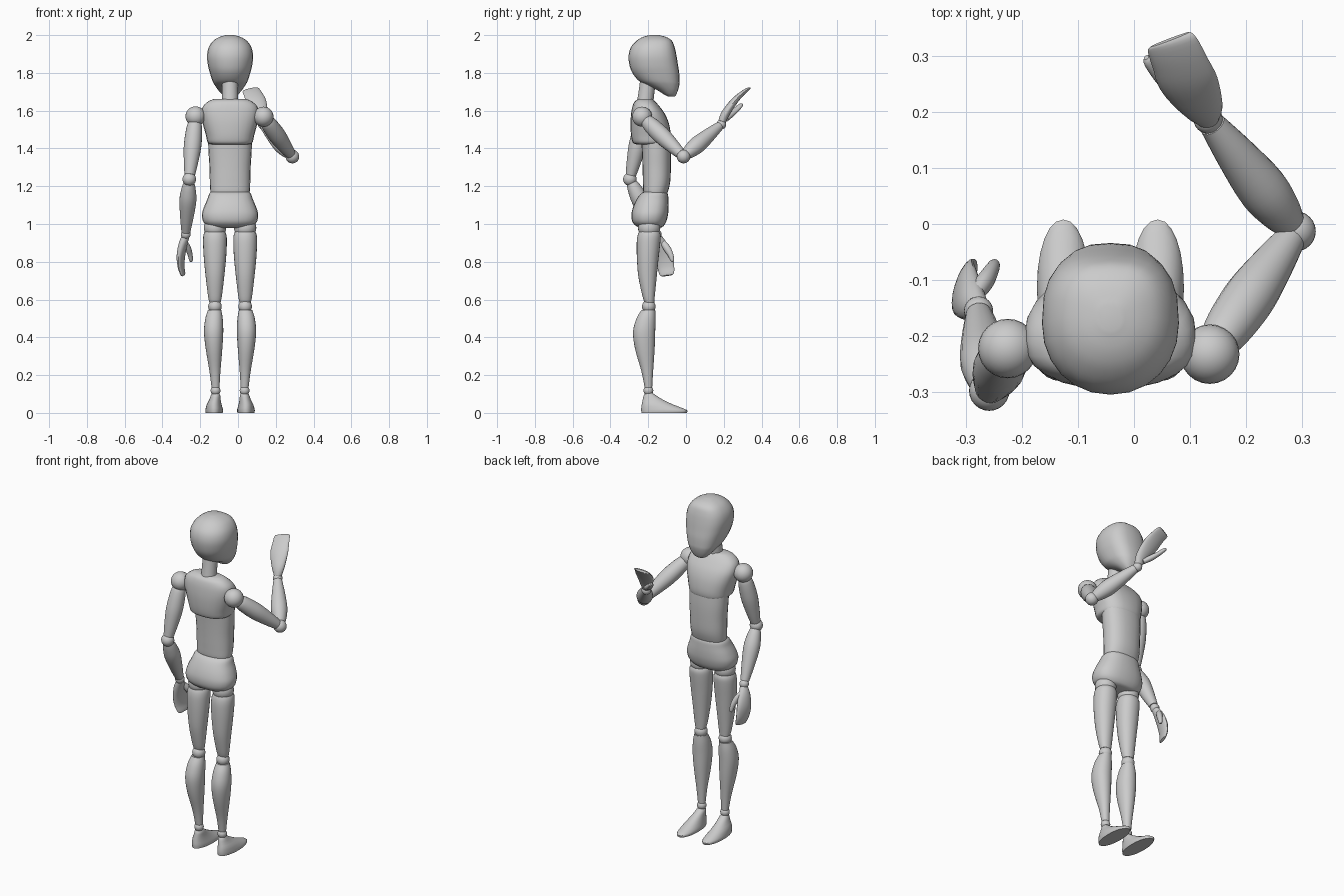
import bpy, bmesh, math
from mathutils import Vector

CX = -0.042  # body centre line


def spow(v, n):
    return math.copysign(abs(v) ** (2 / n), v)


def smooth_rows(rows, steps):
    """Catmull-Rom interpolation of tuples."""
    out = []
    for i in range(len(rows) - 1):
        p0, p1 = rows[max(i - 1, 0)], rows[i]
        p2, p3 = rows[i + 1], rows[min(i + 2, len(rows) - 1)]
        for k in range(steps):
            t = k / steps
            out.append([0.5 * (2 * b + (c - a) * t + (2 * a - 5 * b + 4 * c - d) * t * t
                               + (3 * b - a - 3 * c + d) * t ** 3)
                        for a, b, c, d in zip(p0, p1, p2, p3)])
    return out + [list(rows[-1])]


def skin(name, rings, angle=40):
    """Join rings of points into a closed smooth shaded mesh."""
    bm = bmesh.new()
    vr = [[bm.verts.new(p) for p in r] for r in rings]
    n = len(vr[0])
    for a, b in zip(vr, vr[1:]):
        for i in range(n):
            bm.faces.new((a[i], a[(i + 1) % n], b[(i + 1) % n], b[i]))
    bm.faces.new(vr[0][::-1])
    bm.faces.new(vr[-1])
    bmesh.ops.recalc_face_normals(bm, faces=bm.faces)
    me = bpy.data.meshes.new(name)
    bm.to_mesh(me)
    bm.free()
    me.shade_smooth()
    me.set_sharp_from_angle(angle=math.radians(angle))
    ob = bpy.data.objects.new(name, me)
    bpy.context.collection.objects.link(ob)
    return ob


def stack(name, rows, n=2.3, nf=None, steps=4, seg=24):
    """Horizontal rings: rows of (z, x centre, y back, y front, half width)."""
    rings = []
    for z, x, y0, y1, w in smooth_rows(rows, steps):
        ring = []
        for i in range(seg):
            a = 2 * math.pi * i / seg
            e = (nf or n) if math.sin(a) > 0 else n
            ring.append((x + w * spow(math.cos(a), e),
                         (y0 + y1) / 2 + (y1 - y0) / 2 * spow(math.sin(a), e), z))
        rings.append(ring)
    return skin(name, rings)


def tube(name, rows, side=(1, 0, 0), steps=4, seg=20):
    """Rings along a path: rows of (x, y, z, half width along side, half thickness)."""
    rows = smooth_rows(rows, steps)
    pts = [Vector(r[:3]) for r in rows]
    rings = []
    for i, r in enumerate(rows):
        t = (pts[min(i + 1, len(pts) - 1)] - pts[max(i - 1, 0)]).normalized()
        s = Vector(side)
        s = (s - t * s.dot(t)).normalized()
        u = t.cross(s)
        rings.append([pts[i] + s * r[3] * math.cos(a) + u * r[4] * math.sin(a)
                      for a in (2 * math.pi * k / seg for k in range(seg))])
    return skin(name, rings)


def limb(name, a, b, profile):
    """Round limb between two joints: profile of (fraction, radius)."""
    a, b = Vector(a), Vector(b)
    return tube(name, [(*a.lerp(b, t), r, r) for t, r in profile], side=(0.9, 0.1, 0.2))


def ball(name, c, r):
    bpy.ops.mesh.primitive_uv_sphere_add(segments=24, ring_count=14, radius=r, location=c)
    bpy.context.object.name = name
    bpy.ops.object.shade_smooth()


def body(rows):
    return [(z, CX, y0, y1, w) for z, y0, y1, w in rows]


# Head with a flatter face on the +y side
stack("head", body([
    (1.675, -.095, -.06, .025), (1.685, -.115, -.052, .042), (1.71, -.155, -.042, .064),
    (1.738, -.215, -.035, .083), (1.76, -.252, -.034, .094), (1.80, -.284, -.036, .107),
    (1.84, -.299, -.042, .117), (1.89, -.304, -.05, .122), (1.935, -.292, -.06, .113),
    (1.97, -.262, -.075, .089), (1.99, -.228, -.105, .056), (2.0, -.19, -.145, .02)]),
    n=2.1, nf=2.7)
# Neck
limb("neck", (CX, -.222, 1.60), (CX, -.197, 1.79), [(0, .045), (.5, .042), (1, .042)])
# Torso
stack("chest", body([
    (1.422, -.265, -.095, .10), (1.432, -.282, -.083, .119), (1.47, -.291, -.08, .128),
    (1.53, -.294, -.09, .144), (1.58, -.291, -.11, .153), (1.62, -.284, -.138, .145),
    (1.648, -.272, -.163, .117), (1.662, -.25, -.18, .085)]), n=2.5)
stack("abdomen", body([
    (1.14, -.21, -.11, .09), (1.165, -.225, -.098, .103), (1.22, -.228, -.084, .107),
    (1.3, -.23, -.08, .109), (1.38, -.233, -.08, .114), (1.46, -.238, -.085, .117)]))
stack("pelvis", body([
    (.98, -.24, -.135, .095), (.988, -.262, -.12, .118), (1.012, -.284, -.105, .142),
    (1.05, -.289, -.095, .149), (1.09, -.28, -.092, .138), (1.13, -.262, -.093, .121),
    (1.158, -.242, -.096, .111), (1.172, -.22, -.105, .098)]), n=2.4)

# Legs, mirrored about the body centre line
for s, side in ((-1, "left"), (1, "right")):
    hx, kx, fx = CX + .08 * s, CX + .08 * s, CX + .084 * s
    ball("hip_joint_" + side, (hx, -.195, .98), .059)
    stack("thigh_" + side, [
        (.585, kx, -.22, -.168, .03), (.62, kx, -.231, -.165, .037),
        (.72, hx, -.252, -.155, .049), (.82, hx, -.26, -.145, .059),
        (.90, hx, -.261, -.136, .063), (.94, hx, -.256, -.134, .061),
        (.962, hx, -.247, -.142, .053)], n=2.1)
    ball("knee_joint_" + side, (kx, -.197, .563), .036)
    stack("shin_" + side, [
        (.135, CX + .077 * s, -.219, -.179, .021), (.22, CX + .08 * s, -.236, -.174, .029),
        (.34, CX + .085 * s, -.27, -.166, .044), (.43, CX + .087 * s, -.28, -.163, .051),
        (.50, CX + .085 * s, -.262, -.161, .046), (.545, CX + .082 * s, -.235, -.163, .035)],
        n=2.1)
    ball("ankle_joint_" + side, (CX + .077 * s, -.199, .118), .026)
    stack("foot_" + side, [
        (0, fx, -.236, .004, .045), (.012, fx, -.237, .008, .047), (.024, fx, -.237, -.015, .045),
        (.045, fx, -.234, -.07, .039), (.07, fx - .004 * s, -.229, -.122, .03),
        (.092, fx - .007 * s, -.224, -.158, .025), (.105, fx - .007 * s, -.216, -.176, .019)],
        n=2.1, steps=2)

# Arms: left hangs down, right is raised in a wave
UPPER = [(.1, .034), (.16, .040), (.3, .045), (.5, .046), (.75, .037), (.93, .028)]
FORE = [(.06, .028), (.18, .038), (.38, .045), (.68, .036), (.95, .024)]
arms = {
    "left": [(-.225, -.222, 1.57), (-.258, -.297, 1.237), (-.277, -.155, .945)],
    "right": [(.135, -.232, 1.568), (.288, -.013, 1.357), (.132, .187, 1.527)]}
for side, (sh, el, wr) in arms.items():
    ball("shoulder_joint_" + side, sh, .053)
    limb("upper_arm_" + side, sh, el, UPPER)
    ball("elbow_joint_" + side, el, .036)
    limb("forearm_" + side, el, wr, FORE)
    ball("wrist_joint_" + side, wr, .026)

# Mitten hands with separate thumbs
tube("hand_left", [
    (-.278, -.15, .932, .022, .020), (-.292, -.136, .89, .037, .022),
    (-.302, -.118, .83, .048, .019), (-.301, -.107, .775, .046, .014),
    (-.292, -.101, .738, .040, .010), (-.288, -.10, .727, .030, .006)], side=(.28, 1, 0))
tube("thumb_left", [
    (-.283, -.125, .905, .014, .014), (-.266, -.103, .875, .019, .016),
    (-.254, -.083, .84, .016, .013), (-.249, -.073, .81, .011, .010),
    (-.248, -.070, .80, .005, .005)], side=(.28, 1, 0))
tube("hand_right", [
    (.131, .19, 1.54, .022, .020), (.121, .208, 1.583, .038, .022),
    (.098, .25, 1.643, .053, .019), (.082, .287, 1.682, .050, .014),
    (.068, .32, 1.708, .046, .010), (.064, .329, 1.713, .038, .006)], side=(1, .12, .1))
tube("thumb_right", [
    (.115, .212, 1.555, .014, .014), (.080, .236, 1.58, .019, .016),
    (.052, .263, 1.603, .017, .013), (.028, .290, 1.628, .012, .010),
    (.022, .297, 1.635, .005, .005)], side=(.6, .7, -.3))
